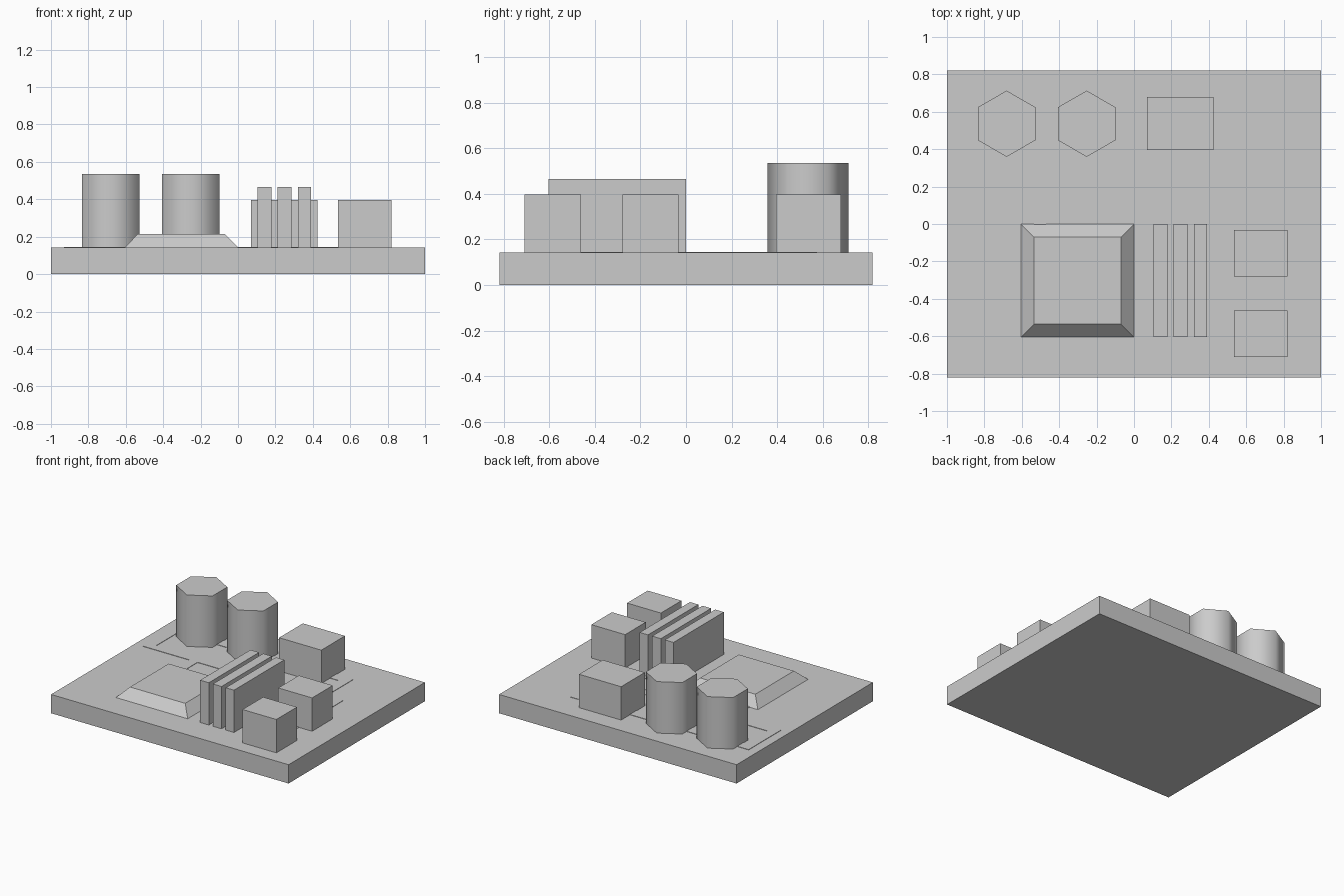
import bpy, bmesh, math

if "Cube" in bpy.data.objects:
    bpy.data.objects.remove(bpy.data.objects["Cube"])

TOP = 0.143  # height of the board surface


def finish(name, bm):
    bmesh.ops.recalc_face_normals(bm, faces=bm.faces[:])
    mesh = bpy.data.meshes.new(name)
    bm.to_mesh(mesh)
    bm.free()
    ob = bpy.data.objects.new(name, mesh)
    bpy.context.collection.objects.link(ob)
    return ob


def block(name, x0, x1, y0, y1, z0, z1, inset=0.0):
    # box, optionally with its top narrowed on all sides
    bm = bmesh.new()
    bmesh.ops.create_cube(bm, size=1)
    for v in bm.verts:
        t = inset if v.co.z > 0 else 0
        v.co = (x0 + t if v.co.x < 0 else x1 - t,
                y0 + t if v.co.y < 0 else y1 - t,
                z0 if v.co.z < 0 else z1)
    return finish(name, bm)


# board and the bevelled chip
block("board", -1, 1, -0.82, 0.82, 0, TOP)
block("chip", -0.605, 0, -0.605, 0, TOP, 0.215, 0.07)

# rectangular components
block("back_block", 0.07, 0.425, 0.395, 0.68, TOP, 0.397)
for i, y in enumerate((-0.71, -0.28)):
    block(f"side_block_{i + 1}", 0.535, 0.82, y, y + 0.248, TOP, 0.397)

# upright cards
fins = [(0.105, 0.178), (0.212, 0.285), (0.32, 0.39)]
for i, (a, b) in enumerate(fins):
    block(f"card_{i + 1}", a, b, -0.605, 0, TOP, 0.465)

# six-sided smooth-shaded capacitors, points facing front and back
for i, x in enumerate((-0.681, -0.253)):
    bpy.ops.mesh.primitive_cylinder_add(vertices=6, radius=0.177, depth=0.535 - TOP,
                                        location=(x, 0.536, (0.535 + TOP) / 2))
    bpy.context.object.name = f"capacitor_{i + 1}"
    bpy.ops.object.shade_smooth_by_angle(angle=math.radians(65))

# circuit traces: union of strips (x0, x1, y0, y1) as one thin raised sheet
strips = [(-0.93, 0.57, 0.5, 0.575), (-0.93, -0.86, 0.185, 0.575),
          (-0.93, 0.71, 0.185, 0.25), (-0.075, -0.005, 0.185, 0.575),
          (0.5, 0.57, 0.185, 0.575), (0.64, 0.71, -0.465, 0.25),
          (-0.535, -0.47, -0.005, 0.25)]
strips += [(a, b, 0, 0.25) for a, b in fins]
xs = sorted({v for s in strips for v in s[:2]})
ys = sorted({v for s in strips for v in s[2:]})
bm = bmesh.new()
for xa, xb in zip(xs, xs[1:]):
    for ya, yb in zip(ys, ys[1:]):
        cx, cy = (xa + xb) / 2, (ya + yb) / 2
        if any(s[0] < cx < s[1] and s[2] < cy < s[3] for s in strips):
            bm.faces.new([bm.verts.new((x, y, TOP - 0.002)) for x, y in
                          ((xa, ya), (xb, ya), (xb, yb), (xa, yb))])
bmesh.ops.remove_doubles(bm, verts=bm.verts[:], dist=1e-5)
ext = bmesh.ops.extrude_face_region(bm, geom=bm.faces[:], use_keep_orig=True)
for v in ext["geom"]:
    if isinstance(v, bmesh.types.BMVert):
        v.co.z = TOP + 0.003
finish("circuit_traces", bm)
